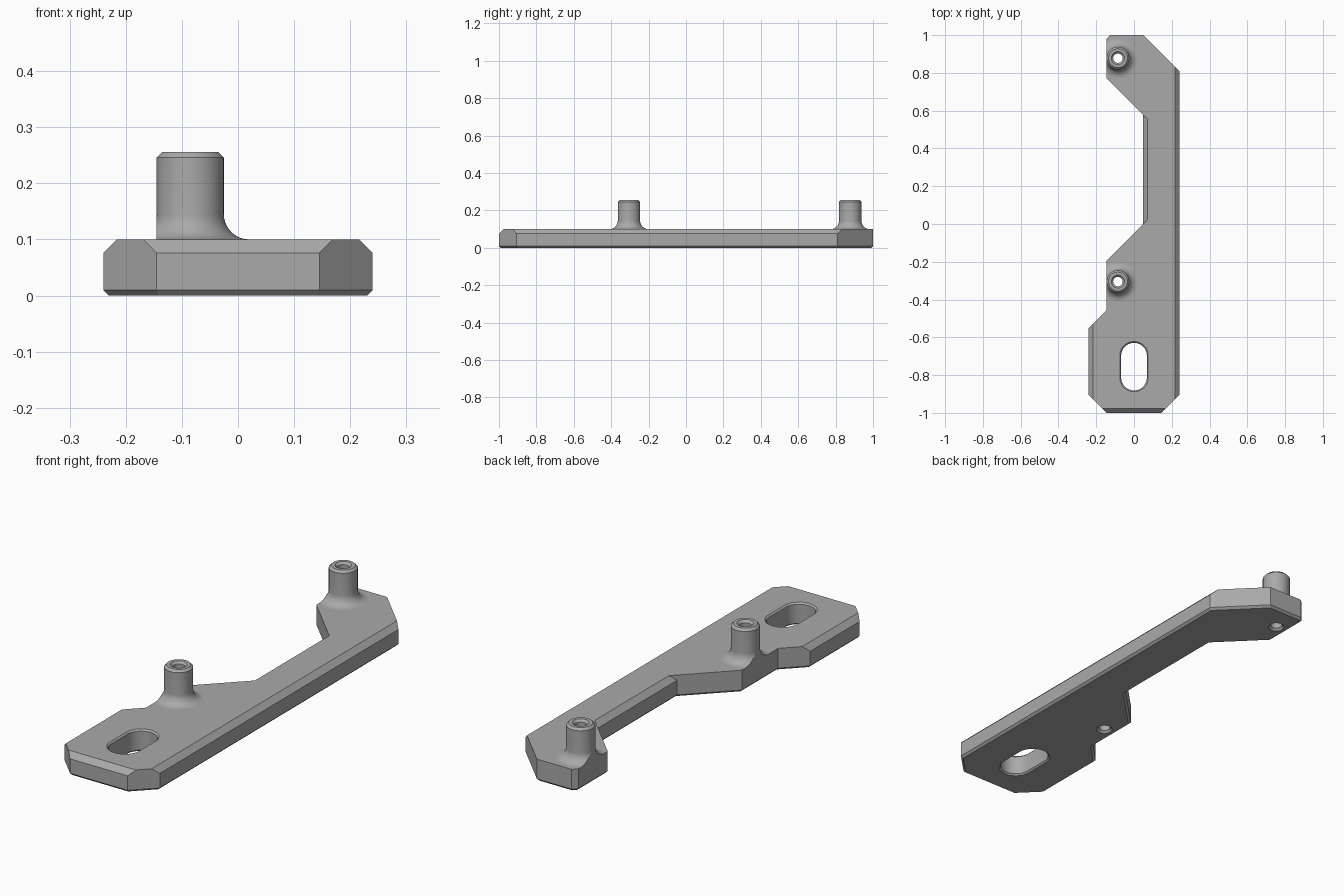
import bpy, bmesh
from math import cos, sin, pi, radians
from mathutils import Vector

if "Cube" in bpy.data.objects:
    bpy.data.objects.remove(bpy.data.objects["Cube"])

grey = bpy.data.materials.new("Satin grey")
grey.use_nodes = True
colour = (0.4, 0.4, 0.4, 1)
grey.diffuse_color = colour
grey.node_tree.nodes["Principled BSDF"].inputs["Base Color"].default_value = colour

THICK = 0.1
EDGE_X = -0.145                      # wall that trims the post fillets
POST_X, POST_YS = -0.085, (0.878, -0.305)
BORE, RIM = 0.025, 0.035


def finish(name, bm):
    bmesh.ops.recalc_face_normals(bm, faces=bm.faces)
    mesh = bpy.data.meshes.new(name)
    bm.to_mesh(mesh)
    bm.free()
    mesh.materials.append(grey)
    obj = bpy.data.objects.new(name, mesh)
    bpy.context.collection.objects.link(obj)
    return obj


def smooth(obj):
    bpy.ops.object.select_all(action='DESELECT')
    obj.select_set(True)
    bpy.context.view_layer.objects.active = obj
    bpy.ops.object.shade_smooth_by_angle(angle=radians(30))


def loft(bm, layers, caps=True):
    """Skin matching loops given as (2D points, z)."""
    rings = [[bm.verts.new((x, y, z)) for x, y in pts] for pts, z in layers]
    for low, high in zip(rings, rings[1:]):
        for i in range(len(low)):
            j = (i + 1) % len(low)
            bm.faces.new((low[i], low[j], high[j], high[i]))
    if caps:
        bm.faces.new(rings[0][::-1])
        bm.faces.new(rings[-1])


def inset(pts, dists):
    """Move each edge of a counter-clockwise outline inward by its distance."""
    pts = [Vector(p) for p in pts]
    out = []
    for i, p in enumerate(pts):
        a = (p - pts[i - 1]).normalized()
        b = (pts[(i + 1) % len(pts)] - p).normalized()
        na, nb = Vector((-a.y, a.x)), Vector((-b.y, b.x))
        da, db = dists[i - 1], dists[i]
        det = na.x * nb.y - na.y * nb.x
        out.append(p + Vector((da * nb.y - db * na.y, na.x * db - nb.x * da)) / det)
    return out


def stadium(x, y, r, half=0.0, n=48):
    """Circle stretched along y by half on each side."""
    pts = []
    for i in range(n):
        a = 2 * pi * (i + 0.5) / n
        pts.append((x + r * cos(a), y + r * sin(a) + (half if a < pi else -half)))
    return pts


# Base plate: outline points, with True where the following edge is bevelled on top
outline = [
    ((-0.145, -1), True), ((0.145, -1), False), ((0.24, -0.905), True),
    ((0.24, 0.81), False), ((0.05, 1), False), ((-0.125, 1), False),
    ((EDGE_X, 0.98), False), ((EDGE_X, 0.77), False), ((0.047, 0.578), True),
    ((0.047, -0.003), False), ((EDGE_X, -0.195), False), ((EDGE_X, -0.455), False),
    ((-0.24, -0.55), True), ((-0.24, -0.905), False),
]
points = [p for p, _ in outline]
bm = bmesh.new()
loft(bm, [(inset(points, [0.01] * len(points)), 0), (points, 0.01),
          (points, 0.076), (inset(points, [0.024 * b for _, b in outline]), THICK)])
plate = finish("base_plate", bm)

# Slot and post bores, with flared rims
bm = bmesh.new()
slot = lambda r: stadium(0, -0.755, r, 0.058)
loft(bm, [(slot(0.085), -0.01), (slot(0.068), 0.007),
          (slot(0.068), THICK - 0.007), (slot(0.085), THICK + 0.01)])
for y in POST_YS:
    bore = lambda r: stadium(POST_X, y, r)
    loft(bm, [(bore(RIM + 0.01), -0.01), (bore(BORE), 0.01), (bore(BORE), THICK + 0.02)])
cutter = finish("hole_cutter", bm)
cutter.hide_render = True
cut = plate.modifiers.new("Holes", 'BOOLEAN')
cut.operation, cut.solver, cut.object = 'DIFFERENCE', 'EXACT', cutter
bpy.context.view_layer.objects.active = plate
bpy.ops.object.modifier_apply(modifier=cut.name)
bpy.data.objects.remove(cutter)
smooth(plate)

# Hollow posts with a filleted foot, trimmed flush with the plate wall
RADIUS, FILLET, TOP = 0.06, 0.045, 0.256
steps = 10
profile = [(RADIUS + FILLET * (1 - sin(t)), THICK + FILLET * (1 - cos(t)))
           for t in (pi / 2 * k / steps for k in range(steps + 1))]
profile += [(RADIUS, TOP - 0.01), (RADIUS - 0.01, TOP), (RIM, TOP),
            (BORE, TOP - 0.01), (BORE, THICK)]
for name, y in zip(("back_post", "front_post"), POST_YS):
    bm = bmesh.new()
    loft(bm, [(stadium(POST_X, y, r), z) for r, z in profile], caps=False)
    result = bmesh.ops.bisect_plane(
        bm, geom=bm.verts[:] + bm.edges[:] + bm.faces[:],
        plane_co=(EDGE_X - 0.0002, 0, 0), plane_no=(-1, 0, 0), clear_outer=True)
    rim = [v for v in result["geom_cut"] if isinstance(v, bmesh.types.BMVert)]
    bm.faces.new(sorted(rim, key=lambda v: v.co.y))
    smooth(finish(name, bm))
